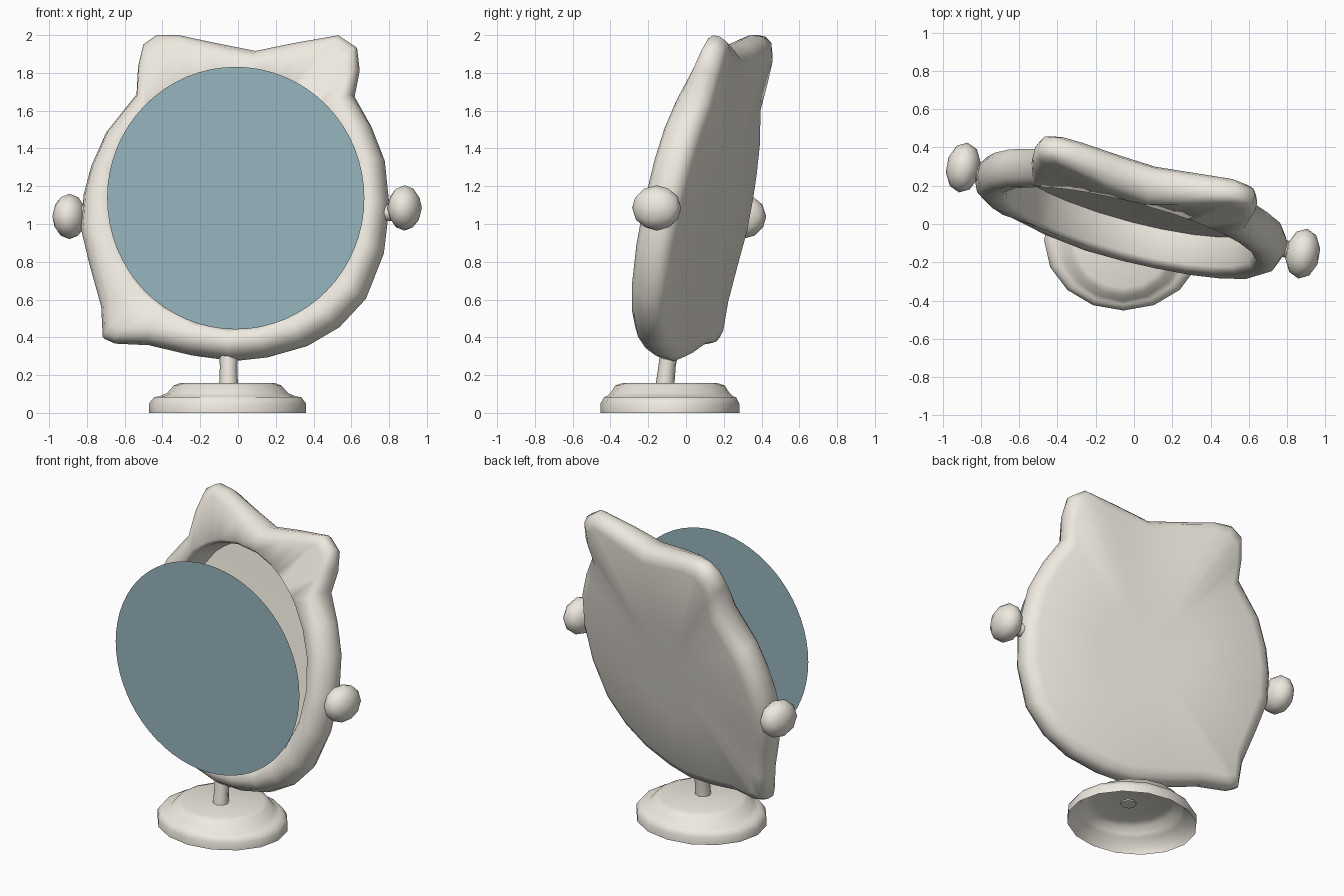
import bpy, bmesh, math
from mathutils import Vector, Matrix

if "Cube" in bpy.data.objects:
    bpy.data.objects.remove(bpy.data.objects["Cube"])


def material(name, colour):
    mat = bpy.data.materials.new(name)
    mat.diffuse_color = (*colour, 1)
    mat.use_nodes = True
    mat.node_tree.nodes["Principled BSDF"].inputs["Base Color"].default_value = mat.diffuse_color
    return mat


CREAM = material("cream", (.86, .82, .74))
BLUE = material("glass_blue", (.31, .46, .51))


def finish(name, bm, angle=50, mat=CREAM):
    if mat is CREAM:
        bmesh.ops.recalc_face_normals(bm, faces=bm.faces)
    me = bpy.data.meshes.new(name)
    bm.to_mesh(me)
    bm.free()
    me.materials.append(mat)
    ob = bpy.data.objects.new(name, me)
    bpy.context.collection.objects.link(ob)
    bpy.ops.object.select_all(action='DESELECT')
    ob.select_set(True)
    bpy.context.view_layer.objects.active = ob
    bpy.ops.object.shade_smooth_by_angle(angle=math.radians(angle))
    return ob


def loft(name, rings, angle=50):
    """Join rings of points with quads and close both ends."""
    bm = bmesh.new()
    loops = [[bm.verts.new(p) for p in ring] for ring in rings]
    n = len(loops[0])
    for a, b in zip(loops, loops[1:]):
        for i in range(n):
            j = (i + 1) % n
            bm.faces.new((a[i], a[j], b[j], b[i]))
    for loop in (loops[0], loops[-1]):
        mid = bm.verts.new(sum((v.co for v in loop), Vector()) / n)
        for i in range(n):
            bm.faces.new((loop[i], loop[(i + 1) % n], mid))
    return finish(name, bm, angle)


# Frame: eared outline on a leaning, turned plane, with a deep round recess
OUTLINE = [(.10, 1.91), (.30, 1.955), (.43, 1.98), (.53, 2.0), (.62, 1.94),
           (.635, 1.82), (.61, 1.68), (.70, 1.52), (.77, 1.34), (.795, 1.1),
           (.765, .85), (.67, .61), (.53, .46), (.36, .36), (.15, .30),
           (-.03, .28), (-.25, .31), (-.48, .365), (-.66, .375), (-.715, .40),
           (-.72, .56), (-.78, .78), (-.825, .97), (-.81, 1.15), (-.77, 1.3),
           (-.69, 1.48), (-.53, 1.68), (-.525, 1.83), (-.50, 1.95),
           (-.43, 2.0), (-.32, 2.0), (-.12, 1.955)]
CENTRE = Vector((0, 1.09))
NORMAL = Vector((.25, 1, -.218)).normalized()


def on_plane(p, depth):
    x, z = p
    return Vector((x, .07 - .25 * x + .218 * (z - 1.07), z)) + NORMAL * depth


def rim(inset, depth):
    """Outline moved inward; the corners get thinner at the front."""
    ring = []
    for p in OUTLINE:
        v = Vector(p)
        out = (v - CENTRE).length
        corner = min(max((out - .82) / .22, 0), 1)
        d = depth * (1 - .6 * corner) if depth < 0 else depth
        ring.append(on_plane(v + (CENTRE - v) / out * inset, d + .015 * corner))
    return ring


def opening(scale, depth):
    ring = []
    for p in OUTLINE:
        d = Vector(p) - CENTRE
        a = math.atan2(d.y / .665, d.x / .65)
        ring.append(on_plane(CENTRE + scale * Vector((.65 * math.cos(a), .665 * math.sin(a))), depth))
    return ring


loft("mirror_frame", [opening(.5, .08), opening(.99, .075), opening(1, -.085),
                      opening(1.03, -.11), rim(.07, -.12), rim(.025, -.09),
                      rim(0, -.03), rim(0, .03), rim(.025, .07), rim(.08, .09),
                      opening(.5, .097)], 65)

# Side knobs
for name, loc in (("knob_left", (-.892, .295, 1.04)), ("knob_right", (.882, -.155, 1.085))):
    bm = bmesh.new()
    bmesh.ops.create_icosphere(bm, subdivisions=2, radius=1)
    bm.transform(Matrix.Translation(loc) @ Matrix.Rotation(math.radians(-10), 4, 'Z')
                 @ Matrix.Diagonal((.09, .132, .12, 1)))
    finish(name, bm)

# Pivot pins joining knobs to frame
for name, x in (("pin_left", -.80), ("pin_right", .785)):
    bm = bmesh.new()
    bmesh.ops.create_cone(bm, cap_ends=True, segments=8, radius1=.045, radius2=.045, depth=.06)
    bm.transform(Matrix.Translation(on_plane((x, 1.06), 0)) @ Matrix.Rotation(math.radians(-14), 4, 'Z')
                 @ Matrix.Rotation(math.pi / 2, 4, 'Y'))
    finish(name, bm)


def ellipse(rx, ry, z, x=-.055, y=-.085, n=16):
    return [(x + rx * math.cos(2 * math.pi * i / n), y + ry * math.sin(2 * math.pi * i / n), z)
            for i in range(n)]


# Stepped base, a thin shell hollow underneath
loft("base", [ellipse(.24, .24, .148), ellipse(.275, .28, .135), ellipse(.31, .305, .1),
              ellipse(.335, .315, .078), ellipse(.395, .35, .05), ellipse(.415, .367, 0),
              ellipse(.415, .367, .05), ellipse(.39, .35, .083),
              ellipse(.36, .335, .088), ellipse(.32, .315, .105), ellipse(.285, .29, .145),
              ellipse(.25, .25, .158)], 50)

# Stem
loft("stem", [ellipse(.05, .05, .14, -.05, -.112, 8), ellipse(.046, .046, .25, -.05, -.10, 8),
              ellipse(.055, .05, .34, -.05, -.085, 8)])

# Mirror glass: flat upright disc floating ahead of the frame
bm = bmesh.new()
bmesh.ops.create_circle(bm, cap_ends=True, segments=64, radius=1)
bm.transform(Matrix.Translation((-.012, -.305, 1.137)) @ Matrix.Rotation(math.pi / 2, 4, 'X')
             @ Matrix.Diagonal((.681, .695, 1, 1)))
finish("mirror_glass", bm, mat=BLUE)
